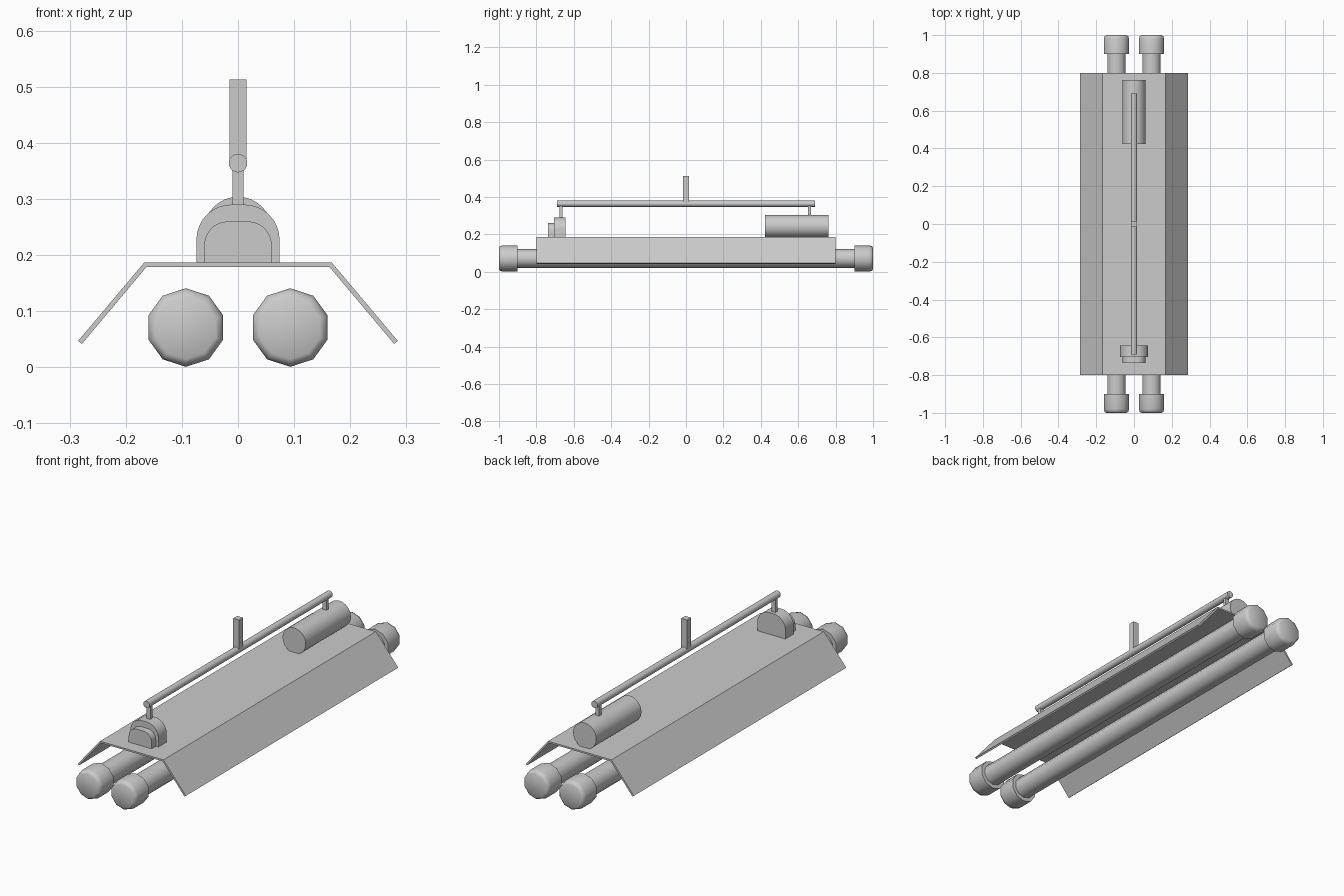
import bpy, bmesh, math
from mathutils import Vector

cube = bpy.data.objects.get("Cube")
if cube:
    bpy.data.objects.remove(cube, do_unlink=True)

COLOR = (0.6, 0.6, 0.6, 1)
grey = bpy.data.materials.new("light_grey")
grey.use_nodes = True
grey.diffuse_color = COLOR
grey.node_tree.nodes["Principled BSDF"].inputs["Base Color"].default_value = COLOR


def finish(name, bm, smooth=None):
    bmesh.ops.recalc_face_normals(bm, faces=bm.faces)
    mesh = bpy.data.meshes.new(name)
    bm.to_mesh(mesh)
    bm.free()
    mesh.materials.append(grey)
    obj = bpy.data.objects.new(name, mesh)
    bpy.context.collection.objects.link(obj)
    if smooth is not None:
        bpy.ops.object.select_all(action='DESELECT')
        obj.select_set(True)
        bpy.context.view_layer.objects.active = obj
        bpy.ops.object.shade_smooth_by_angle(angle=math.radians(smooth))
    return obj


def extrude(name, outline, y0, y1, smooth=None):
    """Extrude an x-z outline along y."""
    bm = bmesh.new()
    face = bm.faces.new([bm.verts.new((x, y0, z)) for x, z in outline])
    side = bmesh.ops.extrude_face_region(bm, geom=[face])["geom"]
    verts = [v for v in side if isinstance(v, bmesh.types.BMVert)]
    bmesh.ops.translate(bm, verts=verts, vec=(0, y1 - y0, 0))
    return finish(name, bm, smooth)


def lathe(name, x, z, rings, sides, smooth):
    """Stack (y, radius) rings around an axis parallel to y."""
    bm = bmesh.new()
    loops = []
    for y, r in rings:
        angles = [math.pi / 2 + math.tau * i / sides for i in range(sides)]
        loops.append([bm.verts.new((x + r * math.cos(a), y, z + r * math.sin(a))) for a in angles])
    for a, b in zip(loops, loops[1:]):
        for i in range(sides):
            j = (i + 1) % sides
            bm.faces.new((a[i], a[j], b[j], b[i]))
    bm.faces.new(loops[0])
    bm.faces.new(loops[-1])
    return finish(name, bm, smooth)


def box(name, lo, hi):
    bm = bmesh.new()
    bmesh.ops.create_cube(bm, size=1)
    lo, hi = Vector(lo), Vector(hi)
    for v in bm.verts:
        v.co = (lo + hi) / 2 + v.co * (hi - lo)
    return finish(name, bm)


def arch(half, base, top, radius, steps=8):
    """Upright outline with rounded top corners."""
    right = []
    for i in range(steps + 1):
        a = math.pi / 2 * i / steps
        right.append((half - radius + radius * math.cos(a), top - radius + radius * math.sin(a)))
    right.insert(0, (half, base))
    return right + [(-x, z) for x, z in reversed(right)]


# Lamp tubes with rounded end caps
for side, sx in (("left", 1), ("right", -1)):
    x = sx * 0.093
    lathe(f"{side}_tube", x, 0.071, [(-0.91, 0.051), (0.91, 0.051)], 10, 40)
    for end, sy in (("front", -1), ("back", 1)):
        rings = [(sy * 0.9, 0.07), (sy * 0.98, 0.07), (sy * 0.994, 0.066), (sy, 0.056)]
        lathe(f"{side}_{end}_cap", x, 0.071, rings, 10, 60)

# Bent sheet reflector
half = [(0.167, 0.187), (0.285, 0.047), (0.278, 0.042), (0.163, 0.179)]
extrude("reflector", half + [(-x, z) for x, z in reversed(half)], -0.8, 0.8)

# Fittings on the top plate
extrude("front_mount", arch(0.074, 0.183, 0.29, 0.062), -0.705, -0.643, 40)
extrude("front_mount_step", arch(0.06, 0.183, 0.26, 0.042), -0.737, -0.7, 40)
drum = []
for i in range(29):
    a = math.radians(-66 + 312 * i / 28)
    drum.append((0.061 * math.cos(a), 0.243 + 0.061 * math.sin(a)))
extrude("rear_drum", drum, 0.423, 0.763, 40)

# Hanging bar, its pegs and the ceiling post
lathe("hanging_bar", 0, 0.364, [(-0.69, 0.0165), (0.69, 0.0165)], 20, 40)
for name, y in (("front_peg", -0.667), ("back_peg", 0.66)):
    box(name, (-0.01, y - 0.008, 0.28), (0.01, y + 0.008, 0.36))
box("ceiling_post", (-0.015, -0.015, 0.37), (0.015, 0.015, 0.513))
